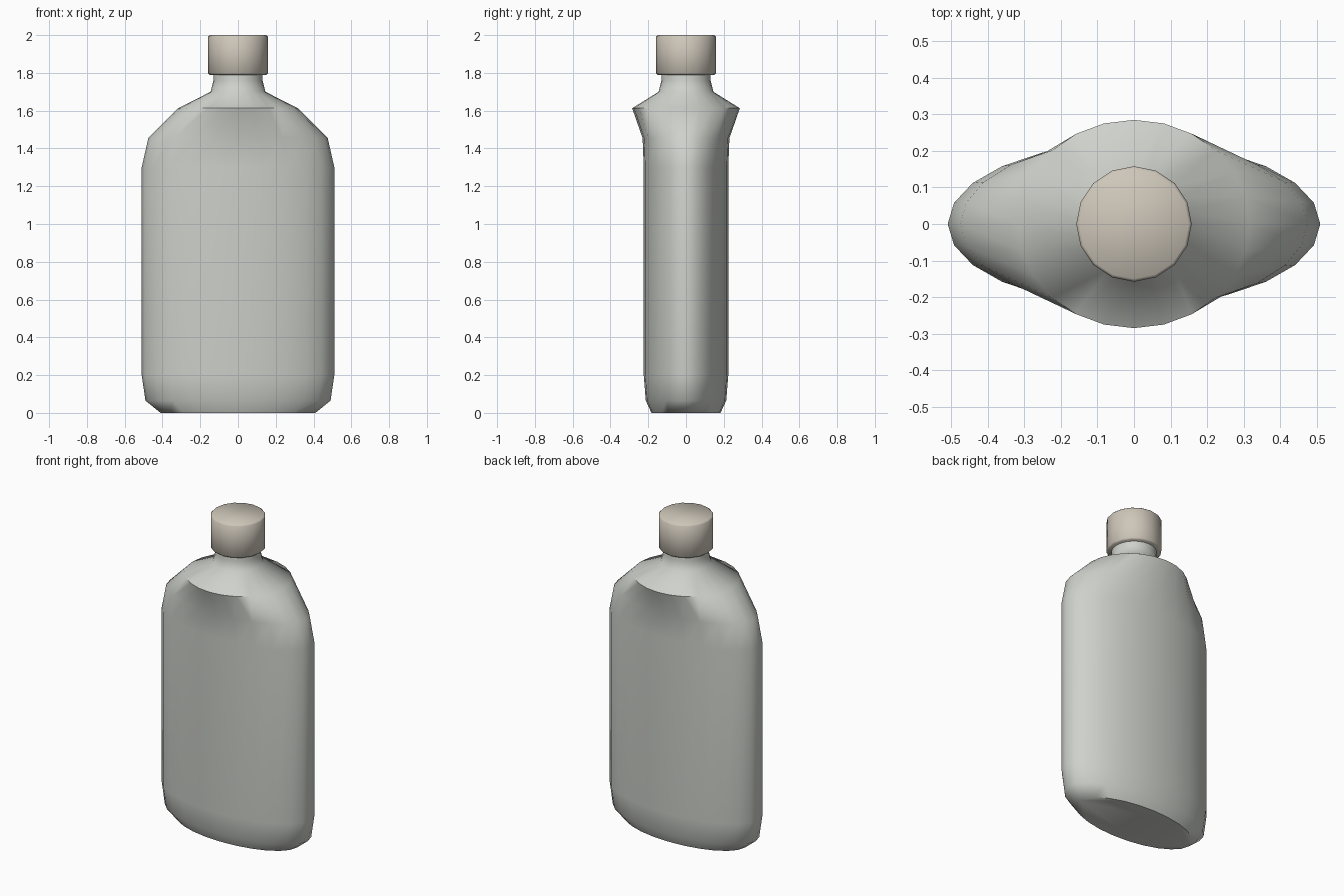
import bpy, bmesh, math

if "Cube" in bpy.data.objects:
    bpy.data.objects.remove(bpy.data.objects["Cube"])


def material(name, color):
    m = bpy.data.materials.new(name)
    m.diffuse_color = color
    m.use_nodes = True
    m.node_tree.nodes["Principled BSDF"].inputs["Base Color"].default_value = m.diffuse_color
    return m


def loft(name, rings, sides, mat, angle):
    """Skin a stack of (z, x radius, y radius) ellipses and cap both ends."""
    bm = bmesh.new()
    loops = []
    for z, rx, ry in rings:
        loops.append([bm.verts.new((rx * math.cos(2 * math.pi * i / sides),
                                    ry * math.sin(2 * math.pi * i / sides), z))
                      for i in range(sides)])
    for a, b in zip(loops, loops[1:]):
        for i in range(sides):
            j = (i + 1) % sides
            bm.faces.new((a[i], a[j], b[j], b[i]))
    bm.faces.new(loops[0][::-1])
    bm.faces.new(loops[-1])
    me = bpy.data.meshes.new(name)
    bm.to_mesh(me)
    bm.free()
    ob = bpy.data.objects.new(name, me)
    bpy.context.collection.objects.link(ob)
    me.materials.append(mat)
    bpy.ops.object.select_all(action='DESELECT')
    ob.select_set(True)
    bpy.context.view_layer.objects.active = ob
    bpy.ops.object.shade_smooth_by_angle(angle=math.radians(angle))
    return ob


# Flat oval body, flared shoulder and round neck
loft("bottle_body", [
    (0.00, 0.41, 0.183),
    (0.065, 0.49, 0.213),
    (0.20, 0.51, 0.224),
    (1.30, 0.51, 0.224),
    (1.455, 0.475, 0.23),
    (1.613, 0.317, 0.285),
    (1.70, 0.145, 0.145),
    (1.76, 0.13, 0.13),
    (1.82, 0.13, 0.13),
], 24, material("body_grey", (0.62, 0.64, 0.60, 1)), 50)

# Screw cap with softened rims
r, e = 0.158, 0.008
loft("cap", [
    (1.79, r - e, r - e), (1.79 + e, r, r),
    (2.0 - e, r, r), (2.0, r - e, r - e),
], 16, material("cap_beige", (0.62, 0.57, 0.49, 1)), 50)
